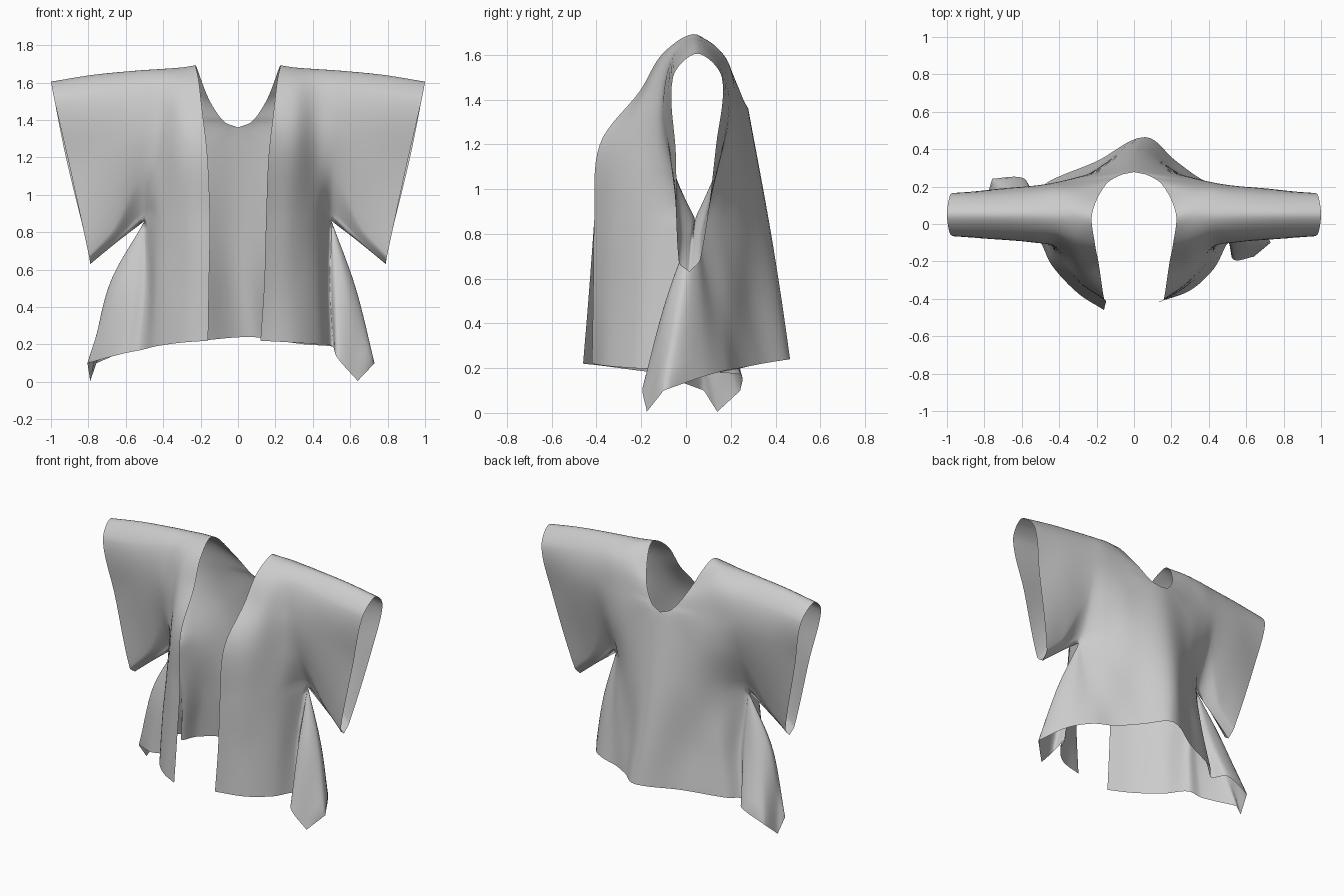
import bpy, bmesh
from mathutils import Vector

N = 8  # samples per span
ARMPIT = (.5, .04, .86)
NAPE = (0, .278, 1.36)
TIPS = [(.64, -.175, .005), (.73, -.1, .1), (.805, .08, .1), (.79, .14, .005), (.757, .243, .1)]
CORNERS = [Vector(c) for c in [ARMPIT, NAPE] + TIPS]  # points where curves turn sharply


def spline(pts, n=N, flat=False):
    """Chord-length curve through the points; flat levels it at the centre back."""
    p = [Vector(q) for q in pts]
    t = [0.0]
    for a, b in zip(p, p[1:]):
        t.append(t[-1] + max((b - a).length, 1e-5))
    last = len(p) - 1

    def slope(a, b):
        a, b = max(a, 0), min(b, last)
        return (p[b] - p[a]) / (t[b] - t[a])

    def tangents(i):
        if flat and i in (0, last) and p[i].y > .2 and abs(p[i].x) < .08:
            d = Vector((.9 if i == 0 else -.9, 0, 0))
            return d, d
        if 0 < i < last and any((p[i] - c).length < 1e-4 for c in CORNERS):
            return slope(i - 1, i), slope(i, i + 1)
        m = slope(i - 1, i + 1)
        return m, m

    m = [tangents(i) for i in range(last + 1)]
    out = []
    for i in range(last):
        h = t[i + 1] - t[i]
        for k in range(n):
            s = k / n
            out.append(p[i] * (2*s**3 - 3*s**2 + 1) + m[i][1] * h * (s**3 - 2*s**2 + s)
                       + p[i + 1] * (3*s**2 - 2*s**3) + m[i + 1][0] * h * (s**3 - s**2))
    return out + [p[-1]]


def loft(bm, curves, side):
    """Skin a sheet across equally sampled curves."""
    rows = [spline(r, 6, True) for r in zip(*curves)]
    g = [[bm.verts.new((v.x * side, v.y, v.z)) for v in r] for r in rows]
    for a, b in zip(g, g[1:]):
        for j in range(len(a) - 1):
            bm.faces.new((a[j], a[j + 1], b[j + 1], b[j]))


# torso curves: front at armpit height, over the shoulder, back at armpit height
TORSO = [
    [(.15, -.41, .86), (.163, -.385, 1.2), (.19, -.205, 1.44), (.21, -.1, 1.61), (.225, .05, 1.69),
     (.155, .205, 1.51), (.075, .26, 1.392), NAPE, (0, .37, .86)],
    [(.29, -.32, .86), (.3, -.285, 1.16), (.31, -.185, 1.42), (.31, -.085, 1.61), (.31, .055, 1.68),
     (.31, .18, 1.58), (.29, .235, 1.39), (.26, .26, 1.2), (.24, .27, .86)],
    [(.42, -.16, .86), (.42, -.13, 1.14), (.42, -.115, 1.39), (.42, -.06, 1.6), (.42, .05, 1.672),
     (.42, .18, 1.58), (.42, .22, 1.39), (.41, .215, 1.18), (.39, .16, .86)],
    [ARMPIT, (.515, -.06, 1.1), (.53, -.1, 1.36), (.53, -.06, 1.58), (.53, .05, 1.665),
     (.53, .17, 1.57), (.53, .205, 1.38), (.515, .16, 1.15), ARMPIT],
]
# sleeve curves: underside, front, top, back, underside
SLEEVE = [
    [(.65, .025, .745), (.66, -.025, .83), (.72, -.075, 1.25), (.76, -.065, 1.53), (.77, .05, 1.642),
     (.76, .165, 1.53), (.73, .18, 1.3), (.665, .075, .83), (.65, .025, .745)],
    [(.79, .015, .63), (.797, -.032, .675), (.9, -.045, 1.15), (.98, -.058, 1.5), (1, .05, 1.605),
     (.98, .16, 1.5), (.92, .135, 1.2), (.797, .066, .69), (.79, .015, .63)],
]
# lower skirt, each column as (hem, middle): 4 front, side drape, 4 back
RIGHT = [
    ((.12, -.42, .22), (.14, -.415, .52)), ((.3, -.355, .21), (.29, -.335, .52)),
    ((.43, -.235, .2), (.425, -.2, .52)), ((.505, -.1, .19), (.49, -.05, .52)),
    ((.53, -.19, .13), (.52, -.09, .5)), (TIPS[0], (.59, -.08, .49)),
    (TIPS[1], (.63, -.02, .5)), ((.63, .07, .16), (.58, .06, .5)),
    ((.5, .18, .19), (.48, .12, .52)), ((.36, .24, .2), (.38, .2, .52)),
    ((.22, .34, .22), (.23, .285, .52)), ((.06, .465, .24), (.02, .425, .52)),
]
LEFT = [
    ((.16, -.46, .22), (.155, -.435, .52)), ((.3, -.37, .21), (.29, -.345, .52)),
    ((.44, -.22, .19), (.43, -.2, .52)), ((.52, -.07, .17), (.49, -.04, .52)),
    ((.62, -.05, .15), (.56, -.03, .5)), (TIPS[2], (.66, .01, .5)),
    (TIPS[3], (.695, .07, .5)), (TIPS[4], (.64, .13, .5)), ((.59, .245, .17), (.54, .135, .5)),
    ((.53, .15, .18), (.48, .095, .52)), ((.46, .225, .195), (.4, .2, .52)),
    ((.2, .335, .22), (.22, .285, .52)), ((-.06, .465, .24), (-.02, .425, .52)),
]

bm = bmesh.new()
for side, skirt in ((1, RIGHT), (-1, LEFT)):
    lo, hi = 2 * N, 10 * N
    full = [spline(list(skirt[i]) + c + list(reversed(skirt[-1 - i])))
            for i, c in enumerate(TORSO)]
    # keep the neckline on its own side of the centre
    for v in full[0][lo:hi + 1]:
        v.x = max(v.x, 0)
    # shoulders, chest, upper back and sleeve
    loft(bm, [c[lo:hi + 1] for c in full] + [spline(c) for c in SLEEVE], side)
    # front panel, draped side fold and back panel
    front = [c[:lo + 1] for c in full]
    drape = [spline(list(c) + [ARMPIT]) for c in skirt[4:-4]]
    back = [c[hi:][::-1] for c in reversed(full)]
    loft(bm, front + drape + back, side)

bmesh.ops.remove_doubles(bm, verts=bm.verts, dist=.003)
bmesh.ops.recalc_face_normals(bm, faces=bm.faces)
for f in bm.faces:
    f.smooth = True
mesh = bpy.data.meshes.new("open_jacket")
bm.to_mesh(mesh)
bm.free()
jacket = bpy.data.objects.new("open_jacket", mesh)
bpy.context.collection.objects.link(jacket)
